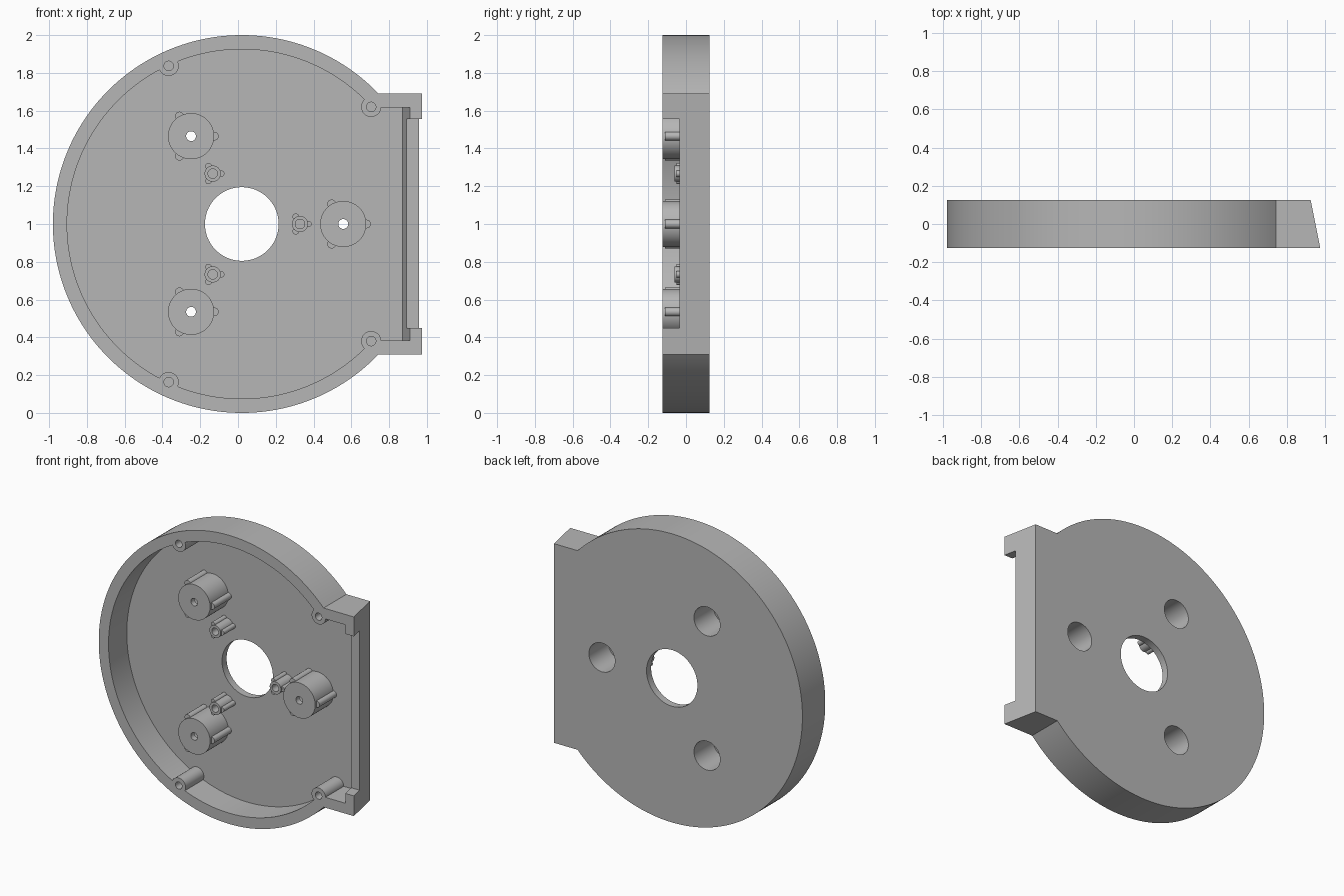
import bpy, bmesh
from math import sin, cos, asin, pi, radians

cube = bpy.data.objects.get("Cube")
if cube:
    bpy.data.objects.remove(cube, do_unlink=True)

grey = bpy.data.materials.new("plain grey")
grey.use_nodes = True
COLOUR = (0.47, 0.47, 0.47, 1)
grey.diffuse_color = COLOUR
grey.node_tree.nodes["Principled BSDF"].inputs["Base Color"].default_value = COLOUR

CX, CZ = 0.02, 1.0            # disc centre
FRONT, BACK, FLOOR = -0.125, 0.125, 0.075
THIRDS = [0, 2 * pi / 3, 4 * pi / 3]


def loft(name, front, back, y0, y1):
    """Solid between two matching x-z outlines at y0 and y1."""
    bm = bmesh.new()
    a = [bm.verts.new((x, y0, z)) for x, z in front]
    b = [bm.verts.new((x, y1, z)) for x, z in back]
    bm.faces.new(a)
    bm.faces.new(b[::-1])
    for i in range(len(a)):
        j = (i + 1) % len(a)
        bm.faces.new((a[j], a[i], b[i], b[j]))
    bmesh.ops.recalc_face_normals(bm, faces=bm.faces)
    mesh = bpy.data.meshes.new(name)
    bm.to_mesh(mesh)
    bm.free()
    mesh.materials.append(grey)
    ob = bpy.data.objects.new(name, mesh)
    bpy.context.collection.objects.link(ob)
    return ob


def cylinder(name, x, z, r, y0, y1, n=48):
    ring = [(x + r * cos(2 * pi * i / n), z + r * sin(2 * pi * i / n)) for i in range(n)]
    return loft(name, ring, ring, y0, y1)


def case_shape(name, r, half, edge, y0, y1, n=160):
    """Disc with a squared side whose end face leans with depth."""
    def outline(y):
        x = edge - 0.2 * y
        a = asin(half / r)
        arc = [a + (2 * pi - 2 * a) * i / n for i in range(n + 1)]
        pts = [(CX + r * cos(t), CZ + r * sin(t)) for t in arc]
        return pts + [(x, CZ - half), (x, CZ + half)]
    return loft(name, outline(y0), outline(y1), y0, y1)


def combine(ob, tool, operation):
    mod = ob.modifiers.new("combine", 'BOOLEAN')
    mod.operation, mod.solver, mod.object = operation, 'EXACT', tool
    bpy.ops.object.select_all(action='DESELECT')
    bpy.context.view_layer.objects.active = ob
    ob.select_set(True)
    bpy.ops.object.modifier_apply(modifier=mod.name)
    bpy.data.objects.remove(tool, do_unlink=True)


def cut(ob, tool):
    combine(ob, tool, 'DIFFERENCE')


def add(ob, tool):
    combine(ob, tool, 'UNION')


# Hollow case with a slot in its squared side
body = case_shape("case_body", 1.0, 0.69, 0.95, FRONT, BACK)
cut(body, case_shape("cavity", 0.925, 0.618, 0.885, -0.2, FLOOR))
slot = [(0.8, 0.45), (1.1, 0.45), (1.1, 1.555), (0.8, 1.555)]
cut(body, loft("slot", slot, slot, -0.2, -0.035))

# Screw posts on the rim
posts = [(x, CZ + s * dz) for x, dz in ((-0.367, 0.837), (0.705, 0.62)) for s in (1, -1)]
for x, z in posts:
    add(body, cylinder("post", x, z, 0.053, FRONT, 0.09))
for x, z in posts:
    cut(body, cylinder("post_hole", x, z, 0.025, -0.2, 0.03, 32))

# Central opening
cut(body, cylinder("opening", CX, CZ, 0.195, -0.2, 0.2, 96))
parts = [body]

for k, t in enumerate(THIRDS, 1):
    # Large hollow boss, open at the back, with three ribs
    x, z = CX + 0.537 * cos(t), CZ + 0.537 * sin(t)
    boss = cylinder(f"large_boss_{k}", x, z, 0.122, FRONT, FLOOR, 64)
    for a in THIRDS:
        add(boss, cylinder("rib", x + 0.123 * cos(a), z + 0.123 * sin(a), 0.023, -0.11, FLOOR, 24))
    for ob in (boss, body):
        cut(ob, cylinder("bore", x, z, 0.1, -0.085, 0.2))
    cut(boss, cylinder("shaft_hole", x, z, 0.026, -0.2, 0.0, 32))

    # Small peg with three ribs
    x, z = CX + 0.308 * cos(t), CZ + 0.308 * sin(t)
    peg = cylinder(f"small_peg_{k}", x, z, 0.043, -0.06, FLOOR, 40)
    for a in THIRDS:
        add(peg, cylinder("rib", x + 0.045 * cos(a), z + 0.045 * sin(a), 0.017, -0.05, FLOOR, 24))
    cut(peg, cylinder("peg_hole", x, z, 0.025, -0.2, 0.04, 32))
    parts += [boss, peg]

# Smooth the round walls, keep the edges crisp
bpy.ops.object.select_all(action='DESELECT')
for ob in parts:
    ob.select_set(True)
bpy.context.view_layer.objects.active = body
bpy.ops.object.shade_smooth_by_angle(angle=radians(30))
